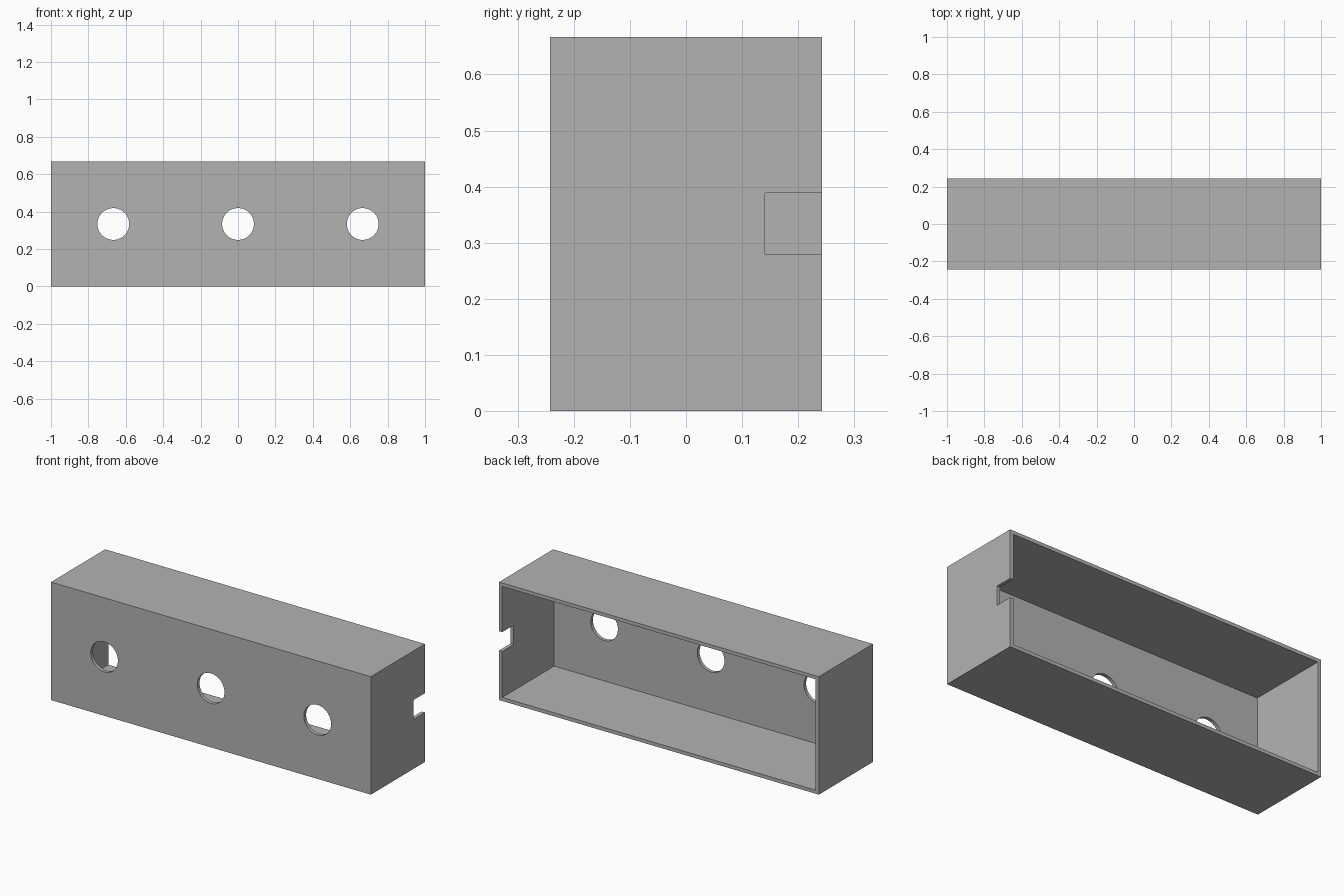
import bpy
from math import pi

if "Cube" in bpy.data.objects:
    bpy.data.objects.remove(bpy.data.objects["Cube"])

W, D, H = 2.0, 0.484, 0.667   # outer size
T = 0.02                      # wall thickness

grey = bpy.data.materials.new("plain_grey")
grey.use_nodes = True
grey.diffuse_color = (0.45, 0.45, 0.45, 1)
grey.node_tree.nodes["Principled BSDF"].inputs["Base Color"].default_value = grey.diffuse_color


def box(name, low, high):
    """Box between two opposite corners."""
    bpy.ops.mesh.primitive_cube_add(size=1, location=[(a + b) / 2 for a, b in zip(low, high)])
    ob = bpy.context.object
    ob.name = name
    ob.scale = [b - a for a, b in zip(low, high)]
    bpy.ops.object.transform_apply(location=True, rotation=True, scale=True)
    ob.data.materials.append(grey)
    return ob


def cut(target, cutter):
    """Subtract the cutter from the target and discard it."""
    cutter.hide_render = True
    mod = target.modifiers.new("cut", 'BOOLEAN')
    mod.operation = 'DIFFERENCE'
    mod.solver = 'EXACT'
    mod.object = cutter
    bpy.context.view_layer.objects.active = target
    bpy.ops.object.modifier_apply(modifier=mod.name)
    bpy.data.objects.remove(cutter)


# Outer housing, hollow and open at the back
housing = box("housing", (-W / 2, -D / 2, 0), (W / 2, D / 2, H))
cut(housing, box("cavity_cutter", (-W / 2 + T, -D / 2 + T, T), (W / 2 - T, D, H - T)))

# Three round holes through the front wall
for x in (-W / 3, 0, W / 3):
    bpy.ops.mesh.primitive_cylinder_add(vertices=64, radius=0.085, depth=0.1,
                                        location=(x, -D / 2, H / 2), rotation=(pi / 2, 0, 0))
    hole = bpy.context.object
    hole.data.materials.append(grey)
    cut(housing, hole)

# Cable notch at the back edge of the left (+x) wall
cut(housing, box("notch_cutter", (W / 2 - 0.1, 0.141, 0.28), (W / 2 + 0.1, D, 0.389)))

# Crisp edges with smooth hole walls
bpy.ops.object.select_all(action='DESELECT')
housing.select_set(True)
bpy.context.view_layer.objects.active = housing
bpy.ops.object.shade_smooth_by_angle()
